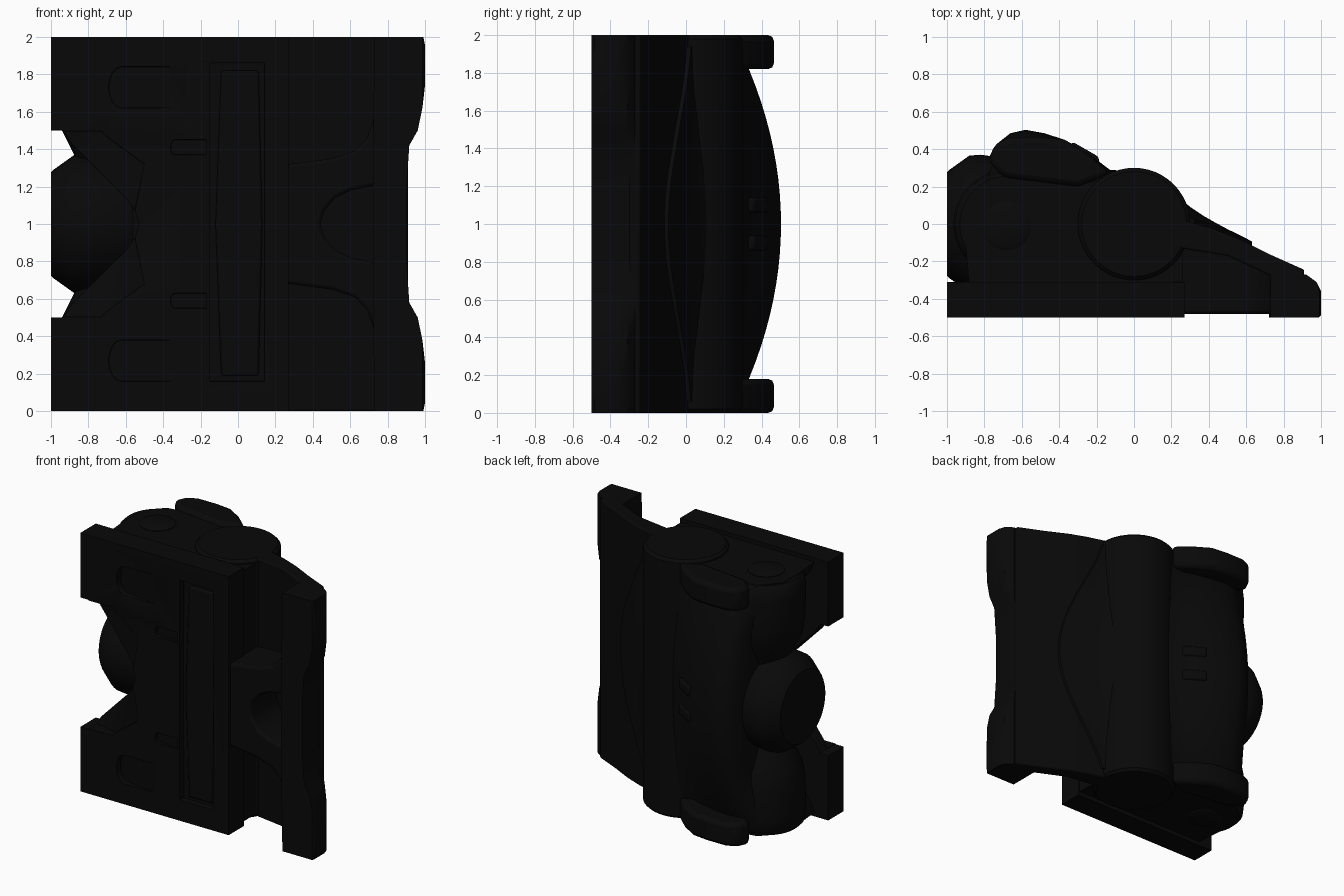
import bpy, bmesh, math

if "Cube" in bpy.data.objects:
    bpy.data.objects.remove(bpy.data.objects["Cube"])

dark = bpy.data.materials.new("matte_black")
dark.diffuse_color = (0.0026, 0.0026, 0.0026, 1)
dark.use_nodes = True
dark.node_tree.nodes["Principled BSDF"].inputs["Base Color"].default_value = dark.diffuse_color


def loft(name, rings, bevel=0.0, cutter=False, smooth=40):
    """Skin a stack of equal-length rings and cap both ends."""
    bm = bmesh.new()
    vs = [[bm.verts.new(p) for p in ring] for ring in rings]
    n = len(rings[0])
    for a, b in zip(vs, vs[1:]):
        for i in range(n):
            j = (i + 1) % n
            bm.faces.new((a[i], a[j], b[j], b[i]))
    bm.faces.new(vs[0])
    bm.faces.new(vs[-1])
    bmesh.ops.recalc_face_normals(bm, faces=bm.faces)
    me = bpy.data.meshes.new(name)
    bm.to_mesh(me)
    bm.free()
    me.materials.append(dark)
    me.polygons.foreach_set("use_smooth", [True] * len(me.polygons))
    me.set_sharp_from_angle(angle=math.radians(smooth))
    ob = bpy.data.objects.new(name, me)
    bpy.context.collection.objects.link(ob)
    ob.hide_render = cutter
    if cutter:
        ob.hide_viewport = True
        ob.display_type = 'WIRE'
    if bevel:
        m = ob.modifiers.new("soft_edges", 'BEVEL')
        m.width, m.segments, m.limit_method = bevel, 2, 'ANGLE'
        m.angle_limit = math.radians(35)
    return ob


def prism_z(name, pts, z0, z1, **k):
    return loft(name, [[(x, y, z) for x, y in pts] for z in (z0, z1)], **k)


def prism_y(name, pts, y0, y1, **k):
    return loft(name, [[(x, y, z) for x, z in pts] for y in (y0, y1)], **k)


def circle(cx, cy, r, n=48):
    return [(cx + r * math.cos(2 * math.pi * i / n), cy + r * math.sin(2 * math.pi * i / n)) for i in range(n)]


def mirrored(pts):
    """Close a half outline (x, z) by reflecting it across z = 1."""
    return pts + [(x, 2 - z) for x, z in reversed(pts) if abs(z - 1) > 1e-6]


def turned(name, cx, cy, prof, **k):
    return loft(name, [[(x, y, z) for x, y in circle(cx, cy, r)] for r, z in prof], **k)


def flip(prof):
    return [(r, 2 - z) for r, z in prof]


# Front plate with the bow-tie notch on its left side
plate = prism_y("front_plate", mirrored([
    (0.27, 2), (-1, 2), (-1, 1.5), (-0.93, 1.5), (-0.89, 1.43), (-0.8, 1.34),
    (-0.6, 1.14), (-0.55, 1.07), (-0.53, 1)]), -0.5, -0.31)


def cut(name, pts, depth0, depth1=None):
    """Carve a recess whose depth may ramp from its left to its right end."""
    depth1 = depth0 if depth1 is None else depth1
    xs = [p[0] for p in pts]
    a, w = min(xs), max(xs) - min(xs)
    c = loft(name, [[(x, -0.6, z) for x, z in pts],
                    [(x, -0.5 + depth0 + (depth1 - depth0) * (x - a) / w, z) for x, z in pts]], cutter=True)
    m = plate.modifiers.new(name, 'BOOLEAN')
    m.object, m.operation, m.solver = c, 'DIFFERENCE', 'EXACT'


def capsule(x0, x1, z, r):
    arc = [(x0 + 0.6 * r * (1 - math.sin(math.pi * i / 8)), z + r * math.cos(math.pi * i / 8)) for i in range(9)]
    return arc + [(x1, z - r), (x1, z + r)]


# Recesses in the plate: long central panel, two pairs of ramped slots, notch bevels
cut("panel_cutter", [(-0.15, 0.16), (0.14, 0.16), (0.14, 1.86), (-0.15, 1.86)], 0.05)
for s in (-1, 1):
    cut("wide_slot_cutter", capsule(-0.69, -0.36, 1 + 0.73 * s, 0.11), 0.05, 0.004)
    cut("small_slot_cutter", capsule(-0.36, -0.17, 1 + 0.41 * s, 0.04), 0.03, 0.01)
    cut("notch_cutter", [(x, 1 + s * z) for x, z in
                         [(-0.97, 0.495), (-0.73, 0.495), (-0.68, 0.45), (-0.5, 0.32), (-0.56, 0.03), (-0.97, 0.3)]],
        0.11, 0.005)
b = plate.modifiers.new("soft_edges", 'BEVEL')
b.width, b.segments, b.limit_method = 0.008, 2, 'ANGLE'
prism_y("panel_insert", [(-0.09, 0.19), (0.11, 0.19), (0.13, 1), (0.11, 1.82), (-0.09, 1.82), (-0.12, 1)],
        -0.475, -0.42, bevel=0.012)

# Main upright cylinder
turned("main_cylinder", 0, 0, [(0.28, 0), (0.3, 0.02), (0.3, 1.98), (0.28, 2)])

# Bulging back housing: section swells toward mid height
END = [(-0.88, -0.33), (-0.9, -0.1), (-0.9, 0.1), (-0.78, 0.24), (-0.66, 0.26), (-0.58, 0.265), (-0.48, 0.255),
       (-0.37, 0.24), (-0.25, 0.22), (-0.13, 0.25), (0.1, 0.26), (0.24, 0.05), (0.26, -0.15), (0.26, -0.33)]
MID = [(-0.55, -0.33), (-0.7, -0.1), (-0.74, 0.15), (-0.73, 0.43), (-0.66, 0.485), (-0.58, 0.503), (-0.48, 0.485),
       (-0.37, 0.45), (-0.24, 0.375), (-0.13, 0.29), (0.1, 0.27), (0.26, 0.05), (0.26, -0.15), (0.26, -0.33)]
rings = []
for i in range(25):
    z = 0.03 + 1.94 * i / 24
    d = abs(z - 1)
    f = max(0, 1 - (d / 0.97) ** 2)
    # the left side pulls in faster than the back swells
    g = min(1, max(0, (0.93 - d) / 0.4))
    ring = []
    for k, (p, q) in enumerate(zip(END, MID)):
        tx = g if k < 4 else f
        ring.append((p[0] + (q[0] - p[0]) * tx, p[1] + (q[1] - p[1]) * f, z))
    rings.append(ring)
loft("back_housing", rings, smooth=60)

# Side drum facing left
drum = [(-1, 0.275), (-0.985, 0.29), (-0.88, 0.365), (-0.82, 0.37), (-0.6, 0.34), (-0.45, 0.25)]
loft("side_drum", [[(x, y, 1 + z) for y, z in circle(0, 0, r)] for x, r in drum])

# Features repeated at the top and bottom ends
hook = [(-0.78, 0.34), (-0.74, 0.43), (-0.66, 0.465), (-0.5, 0.465), (-0.37, 0.45), (-0.24, 0.37),
        (-0.13, 0.27), (-0.3, 0.2), (-0.7, 0.25)]
for side, up in (("upper", True), ("lower", False)):
    def end(prof):
        return prof if up else flip(prof)
    turned(side + "_left_cylinder", -0.68, 0, end(
        [(0.15, 1.25), (0.2, 1.38), (0.26, 1.5), (0.28, 1.62), (0.285, 1.85), (0.275, 1.94), (0.25, 1.965)]))
    turned(side + "_knob", -0.68, -0.01, end([(0.13, 1.94), (0.13, 1.975), (0.115, 1.985)]))
    z0, z1 = (1.82, 2) if up else (0, 0.18)
    prism_z(side + "_hook", hook, z0, z1, bevel=0.03)
    # Shallow ridges on the back housing
    zc = 1.1 if up else 0.9
    prism_z(side + "_back_ridge", [(-0.36, 0.38), (-0.33, 0.44), (-0.19, 0.36), (-0.18, 0.3)],
            zc - 0.04, zc + 0.04, bevel=0.015)

# Forked brace to the foot; its back slants to stay inside the wing
brace = mirrored([(0.44, 1), (0.46, 1.07), (0.52, 1.14), (0.6, 1.18), (0.76, 1.21), (0.76, 1.62), (0.725, 1.56),
                  (0.69, 1.46), (0.62, 1.39), (0.5, 1.35), (0.2, 1.31)])
loft("forked_brace", [[(x, -0.48, z) for x, z in brace],
                      [(x, -0.06 - 0.3 * (x - 0.25), z) for x, z in brace]], bevel=0.03)

# Sloping wing from the cylinder to the foot
TOP = [(0.2, 0.04), (0.3, 0.01), (0.42, -0.025), (0.55, -0.075), (0.72, -0.16), (0.91, -0.245)]
prism_z("sloping_wing", TOP + [(0.905, -0.3), (0.78, -0.3), (0.5, -0.17), (0.25, -0.13)], 0, 2, bevel=0.01)


def wing_y(x):
    for (xa, ya), (xb, yb) in zip(TOP, TOP[1:]):
        if x <= xb:
            return ya + (yb - ya) * (x - xa) / (xb - xa)


# Thin raised fairing with a curved edge, blending the wing into the cylinder
rings = []
for i in range(33):
    z = 0.06 + 1.88 * i / 32
    swell = math.cos(math.pi / 2 * (z - 1) / 0.94) ** 1.3 if abs(z - 1) < 0.939 else 0
    reach = 0.32 + 0.31 * swell
    xs = [0.24 + (reach - 0.24) * k / 6 for k in range(7)]
    top = [(x, wing_y(x) + 0.022 + 0.09 * swell * (1 - k / 6) ** 2.5, z) for k, x in enumerate(xs)]
    rings.append(top + [(x, wing_y(x) - 0.03, z) for x in reversed(xs)])
loft("wing_fairing", rings)

# Upright foot with flared ends and a chamfered back edge
foot = mirrored([(0.9, 1.2), (0.915, 1.42), (0.96, 1.5), (0.985, 1.62), (1, 1.75), (1, 1.95),
                 (0.99, 2), (0.73, 2), (0.725, 1.7), (0.72, 1.2)])
loft("foot_bar", [[(min(x, lim), y, z) for x, z in foot]
                  for y, lim in ((-0.5, 0.985), (-0.485, 1), (-0.36, 1), (-0.31, 0.975), (-0.27, 0.92))], smooth=30)
